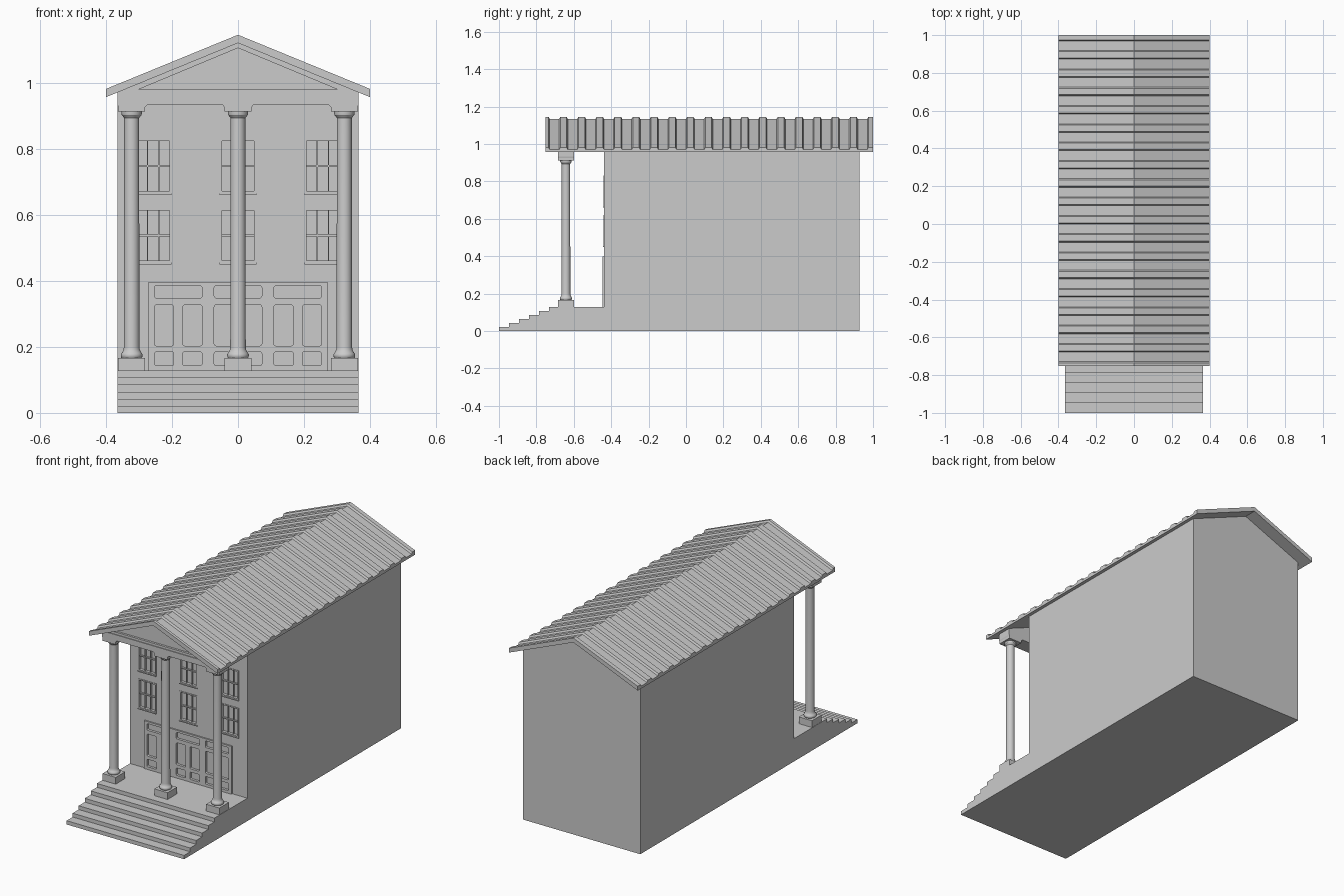
import bpy, bmesh
from math import sin, cos, pi

if "Cube" in bpy.data.objects:
    bpy.data.objects.remove(bpy.data.objects["Cube"])


def make(name, parts):
    """Each part is a list of equal-length rings, skinned and capped."""
    bm = bmesh.new()
    for rings in parts:
        vs = [[bm.verts.new(p) for p in r] for r in rings]
        n = len(vs[0])
        for a, b in zip(vs, vs[1:]):
            for i in range(n):
                j = (i + 1) % n
                bm.faces.new((a[i], a[j], b[j], b[i]))
        bm.faces.new(vs[0][::-1])
        bm.faces.new(vs[-1])
    bmesh.ops.recalc_face_normals(bm, faces=bm.faces)
    me = bpy.data.meshes.new(name)
    bm.to_mesh(me)
    bm.free()
    ob = bpy.data.objects.new(name, me)
    bpy.context.collection.objects.link(ob)
    return ob


def along_y(pts, y0, y1):
    return [[(x, y, z) for x, z in pts] for y in (y0, y1)]


def along_x(pts, x0, x1):
    return [[(x, y, z) for y, z in pts] for x in (x0, x1)]


def rect(x0, x1, z0, z1):
    return [(x0, z0), (x1, z0), (x1, z1), (x0, z1)]


def rounded(x0, x1, z0, z1, r=0.006, seg=3):
    pts = []
    for k, (cx, cz) in enumerate(rect(x0 + r, x1 - r, z0 + r, z1 - r)):
        for s in range(seg + 1):
            a = pi + pi / 2 * (k + s / seg)
            pts.append((cx + r * cos(a), cz + r * sin(a)))
    return pts


def cut(ob, cutter):
    cutter.hide_render = True
    m = ob.modifiers.new("cut", 'BOOLEAN')
    m.operation, m.solver, m.object = 'DIFFERENCE', 'EXACT', cutter
    bpy.context.view_layer.objects.active = ob
    bpy.ops.object.modifier_apply(modifier=m.name)


W, WALL, SLOPE, APEX = 0.365, -0.438, 0.41, 1.12
FLOOR, COL_Y, COLS = 0.128, -0.642, (-0.322, 0, 0.322)
eave = APEX - SLOPE * W

# House body with gable ends
house = make("house_body", [along_y(
    [(-W, 0), (W, 0), (W, eave), (0, APEX), (-W, eave)], WALL, 0.927)])

# Porch floor and six front steps
prof = [(WALL, 0), (-1, 0)]
for i in range(6):
    y, z = -1 + 0.0537 * i, FLOOR * (i + 1) / 6
    prof += [(y, z), (y + 0.0537 if i < 5 else WALL, z)]
make("porch_steps", [along_x(prof, -W, W)])

# Door surround
doors = make("door_surround", [along_y(rect(-0.271, 0.271, FLOOR, 0.397), -0.446, WALL + 0.001)])

# Recesses for door panels and windows
panels = []
for cx in (-0.181, 0, 0.181):
    panels.append(rounded(cx - 0.072, cx + 0.072, 0.348, 0.385))
    for px in (cx - 0.043, cx + 0.043):
        panels.append(rounded(px - 0.029, px + 0.029, 0.203, 0.327))
        panels.append(rounded(px - 0.029, px + 0.029, 0.143, 0.185))
wins = [(cx, z0, z0 + 0.165) for cx in (-0.257, 0, 0.257) for z0 in (0.455, 0.665)]
door_cutter = make("door_panel_cutter", [along_y(p, -0.46, -0.432) for p in panels])
win_cutter = make("window_cutter", [
    along_y(rect(x - 0.056, x + 0.056, a, b), -0.46, -0.425) for x, a, b in wins])
cut(house, door_cutter)
cut(doors, door_cutter)
cut(house, win_cutter)

# Window frames, glazing bars and sills
for k, (x, a, b) in enumerate(wins):
    f, h = 0.007, 0.056
    bars = [rect(x - h, x - h + f, a, b), rect(x + h - f, x + h, a, b),
            rect(x - h + f, x + h - f, a, a + f), rect(x - h + f, x + h - f, b - f, b)]
    parts = [along_y(r, -0.441, -0.424) for r in bars]
    inner = [rect(x + s * 0.017 - 0.002, x + s * 0.017 + 0.002, a + f, b - f) for s in (-1, 1)]
    m = (a + b) / 2
    inner.append(rect(x - h + f, x + h - f, m - 0.003, m + 0.003))
    parts += [along_y(r, -0.435, -0.424) for r in inner]
    parts.append(along_y(rect(x - h, x + h, a - 0.005, a), -0.444, -0.43))
    make(f"window_{k + 1}", parts)

# Columns: square plinth and turned shaft
turned = [(0.029, 0.165), (0.032, 0.169), (0.033, 0.174), (0.032, 0.179), (0.029, 0.183),
          (0.027, 0.186), (0.0245, 0.192), (0.0235, 0.2), (0.0225, 0.893), (0.025, 0.896),
          (0.027, 0.899), (0.030, 0.902), (0.031, 0.907), (0.031, 0.914)]
for k, cx in enumerate(COLS):
    make(f"column_plinth_{k + 1}", [along_y(
        rect(cx - 0.041, cx + 0.041, FLOOR, 0.166), COL_Y - 0.042, COL_Y + 0.042)])
    col = make(f"column_{k + 1}", [[
        [(cx + r * cos(2 * pi * i / 24), COL_Y + r * sin(2 * pi * i / 24), z)
         for i in range(24)] for r, z in turned]])
    bpy.ops.object.select_all(action='DESELECT')
    col.select_set(True)
    bpy.context.view_layer.objects.active = col
    bpy.ops.object.shade_smooth_by_angle()

# Beam with stepped seats over the columns
seat = [(-0.048, 0.934), (-0.041, 0.926), (-0.041, 0.912),
        (0.041, 0.912), (0.041, 0.926), (0.048, 0.934)]
low = [(max(-W, min(W, cx + dx)), z) for cx in COLS for dx, z in seat]
make("porch_beam", [along_y(low + [(W, 0.967), (-W, 0.967)], COL_Y - 0.042, COL_Y + 0.042)])

# Pediment with recessed triangular field
pediment = make("pediment", [along_y([(-W, 0.967), (W, 0.967), (W, eave), (0, APEX), (-W, eave)],
                                     COL_Y - 0.038, COL_Y + 0.042)])
field = make("pediment_cutter", [along_y([(-0.3, 0.98), (0.3, 0.98), (0, 1.105)], -0.75, -0.668)])
cut(pediment, field)
for c in (door_cutter, win_cutter, field):
    bpy.data.objects.remove(c)

# Ribbed metal roof, ribs running from ridge to eaves
Y0, Y1 = -0.752, 1.0
section = [(Y1, 0), (Y0, 0)]
for i in range(19):
    c = Y0 + 0.0969 * i
    for dy, h in ((-0.023, 0.014), (-0.017, 0.025), (0.017, 0.025), (0.023, 0.014)):
        section.append((max(Y0, min(Y1, c + dy)), h))
make("ribbed_roof", [[[(x, y, APEX - SLOPE * abs(x) + h) for y, h in section]
                      for x in (-0.4, 0, 0.4)]])
